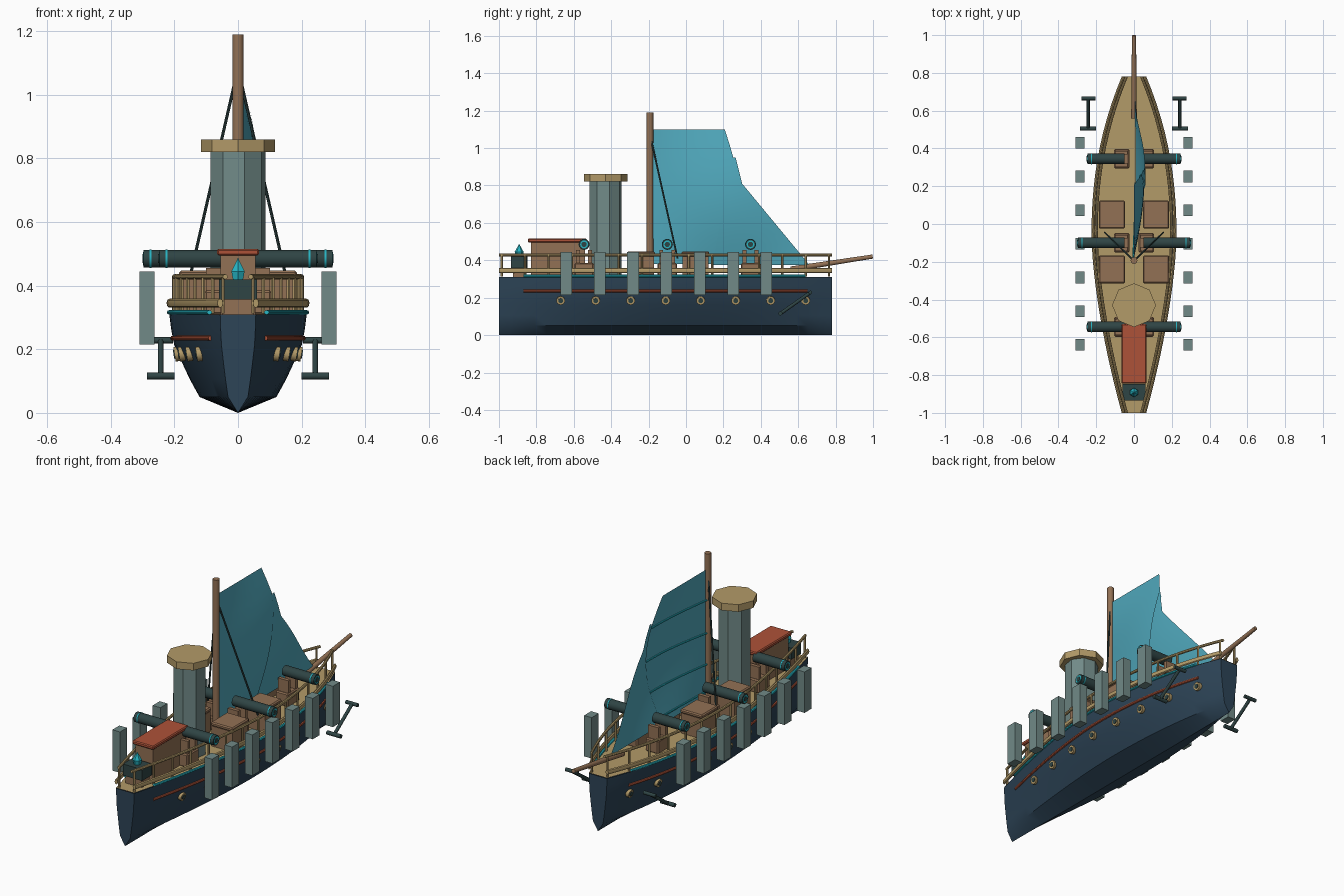
import bpy, bmesh, math
from mathutils import Vector

if "Cube" in bpy.data.objects:
    bpy.data.objects.remove(bpy.data.objects["Cube"])


def make_mat(name, rgb):
    m = bpy.data.materials.new(name)
    m.diffuse_color = (*rgb, 1)
    m.use_nodes = True
    m.node_tree.nodes["Principled BSDF"].inputs["Base Color"].default_value = m.diffuse_color
    return m


NAVY = make_mat("navy", (0.026, 0.058, 0.095))
TAN = make_mat("tan", (0.45, 0.325, 0.14))
BROWN = make_mat("brown", (0.29, 0.165, 0.09))
RED = make_mat("red", (0.42, 0.085, 0.04))
GREY = make_mat("grey", (0.165, 0.255, 0.245))
DARK = make_mat("dark_iron", (0.028, 0.058, 0.058))
CYAN = make_mat("cyan", (0.02, 0.46, 0.55))
SAIL = make_mat("sail_teal", (0.08, 0.39, 0.50))


def finish(name, bm, mat, smooth=False):
    bmesh.ops.recalc_face_normals(bm, faces=bm.faces)
    me = bpy.data.meshes.new(name)
    bm.to_mesh(me)
    bm.free()
    me.materials.append(mat)
    ob = bpy.data.objects.new(name, me)
    bpy.context.collection.objects.link(ob)
    if smooth:
        bpy.ops.object.select_all(action='DESELECT')
        ob.select_set(True)
        bpy.context.view_layer.objects.active = ob
        bpy.ops.object.shade_smooth_by_angle(angle=math.radians(35))
    return ob


def box(name, x, y, z, mat, bevel=0):
    """Box from (min, max) ranges."""
    bm = bmesh.new()
    bmesh.ops.create_cube(bm, size=1)
    for v in bm.verts:
        v.co = [sum(r) / 2 + c * (r[1] - r[0]) for r, c in zip((x, y, z), v.co)]
    if bevel:
        bmesh.ops.bevel(bm, geom=bm.edges[:], offset=bevel, segments=1, affect='EDGES')
    return finish(name, bm, mat)


def rod(name, a, b, r, mat, r2=None, sides=12, turn=0, smooth=True):
    """Cylinder or cone running from a to b."""
    a, b = Vector(a), Vector(b)
    bm = bmesh.new()
    bmesh.ops.create_cone(bm, cap_ends=True, segments=sides, radius1=r,
                          radius2=r if r2 is None else r2, depth=(b - a).length)
    q = (b - a).to_track_quat('Z', 'Y')
    for v in bm.verts:
        c = v.co.copy()
        t = math.radians(turn)
        c.x, c.y = c.x * math.cos(t) - c.y * math.sin(t), c.x * math.sin(t) + c.y * math.cos(t)
        v.co = q @ c + (a + b) / 2
    return finish(name, bm, mat, smooth)


def sweep(name, pts, rx, rz, mat, sides=8):
    """Elliptical bar following points that run mainly along y."""
    bm = bmesh.new()
    rings = []
    for p in pts:
        rings.append([bm.verts.new((p[0] + rx * math.cos(k * math.tau / sides), p[1],
                                    p[2] + rz * math.sin(k * math.tau / sides))) for k in range(sides)])
    for r0, r1 in zip(rings, rings[1:]):
        for k in range(sides):
            bm.faces.new((r0[k], r0[k - 1], r1[k - 1], r1[k]))
    bm.faces.new(rings[0])
    bm.faces.new(rings[-1])
    return finish(name, bm, mat, True)


def half_width(y):
    """Plan outline of the hull."""
    if y > -0.06:
        return 0.056 + 0.16 * (1 - abs((y + 0.06) / 0.84) ** 2.2)
    return 0.056 + 0.16 * (1 - abs((y + 0.06) / 0.94) ** 1.6)


def span(y0, y1, n):
    return [y0 + (y1 - y0) * i / n for i in range(n + 1)]


def along(y0, y1, z, s, scale=1.0, off=0.0, n=24):
    return [(s * (half_width(y) * scale + off), y, z) for y in span(y0, y1, n)]


# Hull: one section lofted along the plan outline
half = [(1, 0.31), (0.975, 0.265), (0.93, 0.215), (0.83, 0.165), (0.70, 0.105), (0.56, 0.05)]
section = half + [(0, 0)] + [(-f, z) for f, z in reversed(half)]
bm = bmesh.new()
rings = [[bm.verts.new((f * half_width(y), y, z)) for f, z in section] for y in span(-1, 0.78, 28)]
for r0, r1 in zip(rings, rings[1:]):
    for k in range(len(section) - 1):
        bm.faces.new((r0[k], r0[k + 1], r1[k + 1], r1[k]))
bm.faces.new(rings[0])
bm.faces.new(rings[-1])
finish("hull", bm, NAVY, True)

# Deck
bm = bmesh.new()
rows = [[bm.verts.new((s * half_width(y), y, 0.312)) for s in (-1, 1)] for y in span(-1, 0.78, 14)]
for a, b in zip(rows, rows[1:]):
    bm.faces.new((a[0], a[1], b[1], b[0]))
finish("deck", bm, TAN)

for s in (-1, 1):
    # Trim, stripe and railings
    sweep("cyan_trim", along(-0.87, 0.64, 0.316, s), 0.008, 0.007, CYAN)
    sweep("red_stripe", along(-0.87, 0.65, 0.235, s, 0.95), 0.008, 0.008, RED)
    sweep("lower_rail", along(-1, 0.78, 0.345, s), 0.009, 0.014, TAN)
    sweep("top_rail", along(-1, 0.78, 0.428, s, 1, -0.016), 0.008, 0.008, TAN)
    for y in span(-0.985, 0.765, 14):
        x = s * (half_width(y) - 0.013)
        rod("rail_post", (x, y, 0.312), (x, y, 0.428), 0.006, TAN, sides=6)

    # Portholes
    for y in span(-0.67, 0.64, 7):
        x = s * half_width(y) * 0.875
        slope = 0.012 * s
        rod("porthole_ring", (x - slope, y, 0.188), (x + slope, y, 0.184), 0.023, TAN, sides=16)
        rod("porthole_glass", (x, y, 0.186), (x + slope * 1.25, y, 0.184), 0.013, DARK, sides=12)

    # Hanging side plates
    for y in span(-0.64, 0.43, 6):
        box("side_plate", sorted((s * 0.262, s * 0.309)), (y - 0.031, y + 0.031), (0.215, 0.444), GREY)

    # Deck hatches
    for y in (0.05, -0.24):
        box("hatch", sorted((s * 0.052, s * 0.182)), (y - 0.07, y + 0.07), (0.31, 0.425), BROWN)
        box("hatch_lid", sorted((s * 0.048, s * 0.186)), (y - 0.074, y + 0.074), (0.425, 0.447), BROWN, 0.006)

    # Guns on carriages
    for y, tip in ((0.345, 0.247), (-0.1, 0.297), (-0.545, 0.247)):
        box("gun_base", sorted((s * 0.025, s * 0.105)), (y - 0.052, y + 0.052), (0.31, 0.385), BROWN, 0.006)
        for e in (-1, 1):
            box("gun_cheek", sorted((s * 0.035, s * 0.1)), sorted((y + e * 0.022, y + e * 0.042)),
                (0.385, 0.455), BROWN)
        rod("gun_barrel", (s * 0.05, y, 0.485), (s * tip, y, 0.485), 0.028, DARK, sides=16)
        rod("gun_band", (s * (tip - 0.025), y, 0.485), (s * (tip - 0.019), y, 0.485), 0.0295, CYAN, sides=16)
        rod("gun_muzzle", (s * tip, y, 0.485), (s * (tip + 0.002), y, 0.485), 0.021, CYAN, sides=16)
        rod("gun_bore", (s * tip, y, 0.485), (s * (tip + 0.004), y, 0.485), 0.014, DARK, sides=16)

    # Anchors
    rod("anchor_shank", (s * 0.243, 0.505, 0.115), (s * 0.243, 0.665, 0.228), 0.009, DARK)
    rod("anchor_stock", (s * 0.205, 0.665, 0.228), (s * 0.279, 0.665, 0.228), 0.010, DARK)
    rod("anchor_arm", (s * 0.2, 0.505, 0.116), (s * 0.286, 0.505, 0.116), 0.011, DARK)

    # Mast stays
    rod("stay", (s * 0.01, -0.185, 1.04), (s * 0.155, -0.045, 0.41), 0.005, DARK, sides=6)

# Cabin
box("cabin", (-0.055, 0.055), (-0.83, -0.54), (0.31, 0.497), BROWN)
box("cabin_roof", (-0.066, 0.066), (-0.845, -0.53), (0.495, 0.516), RED, 0.005)

# Bow chest with crystal
box("chest_stand", (-0.05, 0.05), (-0.925, -0.855), (0.31, 0.358), BROWN)
box("chest", (-0.06, 0.06), (-0.935, -0.848), (0.356, 0.42), DARK)
rod("crystal_base", (0, -0.892, 0.40), (0, -0.892, 0.445), 0.014, CYAN, r2=0.024, sides=6, smooth=False)
rod("crystal_tip", (0, -0.892, 0.445), (0, -0.892, 0.488), 0.024, CYAN, r2=0, sides=6, smooth=False)

# Funnel
rod("funnel", (0, -0.43, 0.31), (0, -0.43, 0.825), 0.088, GREY, sides=8, turn=13, smooth=False)
rod("funnel_cap", (0, -0.43, 0.82), (0, -0.43, 0.86), 0.116, TAN, sides=8, smooth=False)

# Mast and bowsprit
rod("mast", (0, -0.193, 0.31), (0, -0.193, 1.19), 0.018, BROWN)
rod("bowsprit", (0, 0.56, 0.352), (0, 0.998, 0.42), 0.015, BROWN, r2=0.011)


# Sails: grids between a left and a right edge, with a shared belly
def belly(y, z):
    u = min(max((y + 0.18) / 0.84, 0), 1)
    v = min(max((1.1 - z) / 0.73, 0), 1)
    return 0.055 * math.sin(math.pi * u) * math.sin(math.pi * v)


def sail(name, left, right, off, n=10):
    bm = bmesh.new()
    grid = []
    for i in range(n + 1):
        (y0, z0), (y1, z1) = left(i / n), right(i / n)
        row = []
        for j in range(n + 1):
            y, z = y0 + (y1 - y0) * j / n, z0 + (z1 - z0) * j / n
            row.append(bm.verts.new((belly(y, z) + off, y, z)))
        grid.append(row)
    for a, b in zip(grid, grid[1:]):
        for j in range(n):
            bm.faces.new((a[j], a[j + 1], b[j + 1], b[j]))
    return finish(name, bm, SAIL, True)


def main_edge(z):
    return 0.207 + 0.075 * math.sin(math.pi * (1.1 - z) / 0.72)


def main_left(t):
    return -0.18, 1.1 - 0.72 * t


def main_right(t):
    z = 1.1 - 0.72 * t
    return main_edge(z), z


def jib_left(t):
    return 0.25 - 0.11 * t, 0.95 - 0.575 * t


def jib_right(t):
    # short steep head, then a straight run to the foot
    if t < 0.2:
        return 0.265 + 0.035 * t / 0.2, 0.95 - 0.14 * t / 0.2
    k = (t - 0.2) / 0.8
    return 0.30 + 0.36 * k, 0.81 - 0.435 * k


sail("main_sail", main_left, main_right, 0)
sail("fore_sail", jib_left, jib_right, 0.006)

# Sail battens
for z in (0.93, 0.745, 0.57, 0.42):
    sweep("batten", [(belly(y, z) - 0.005, y, z) for y in span(-0.18, main_edge(z), 8)],
          0.004, 0.005, CYAN, sides=6)
